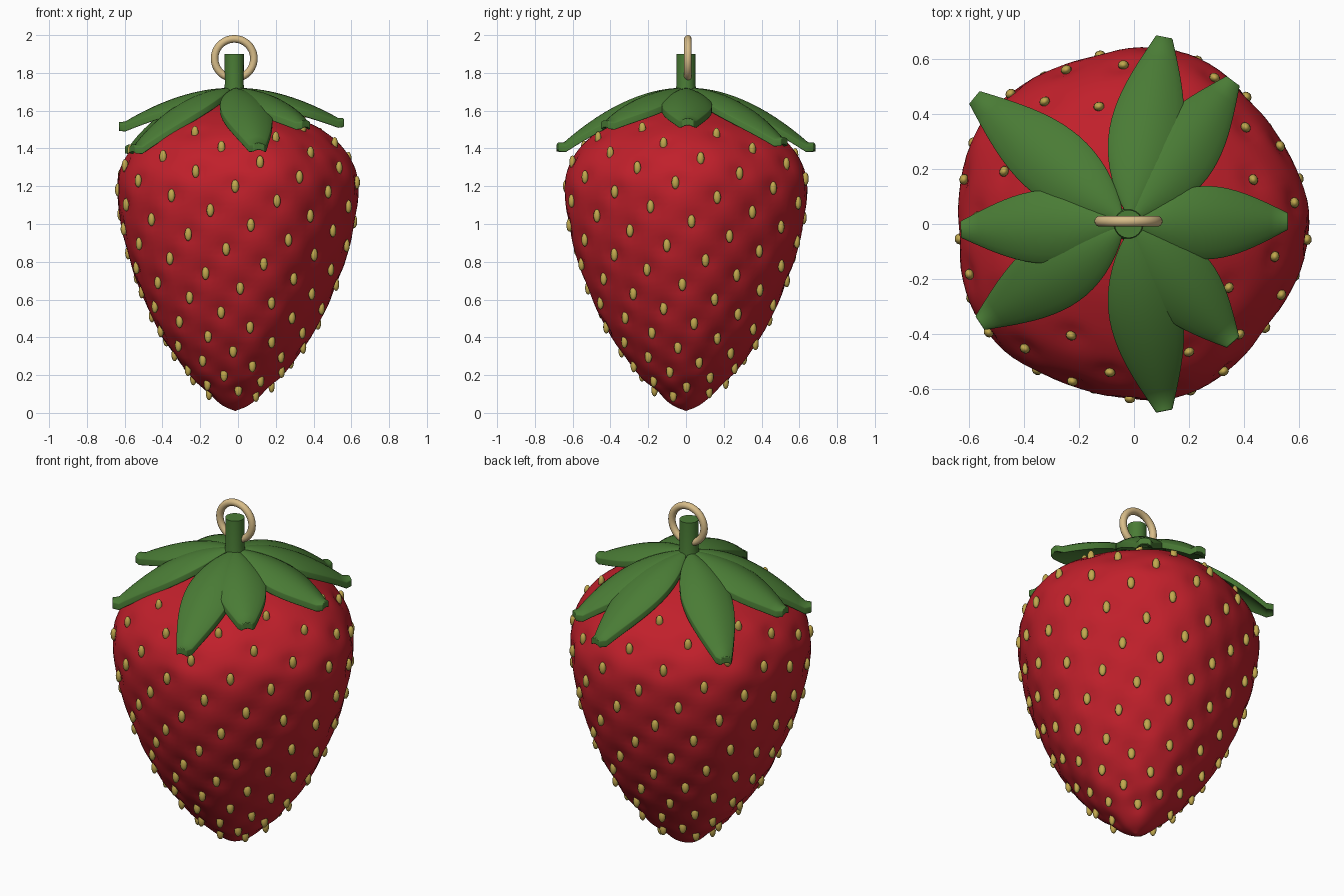
import bpy, bmesh, math
from mathutils import Vector, Matrix

default = bpy.data.objects.get("Cube")
if default:
    bpy.data.objects.remove(default, do_unlink=True)


def material(name, rgb):
    m = bpy.data.materials.new(name)
    m.use_nodes = True
    m.diffuse_color = (*rgb, 1)
    bsdf = m.node_tree.nodes["Principled BSDF"]
    bsdf.inputs["Base Color"].default_value = (*rgb, 1)
    bsdf.inputs["Roughness"].default_value = 0.6
    return m


RED = material("berry_red", (0.53, 0.014, 0.024))
GREEN = material("leaf_green", (0.068, 0.2, 0.036))
OCHRE = material("seed_ochre", (0.53, 0.39, 0.075))
TAN = material("ring_tan", (0.69, 0.51, 0.25))


def smooth(obj, angle):
    bpy.ops.object.select_all(action='DESELECT')
    obj.select_set(True)
    bpy.context.view_layer.objects.active = obj
    bpy.ops.object.shade_smooth_by_angle(angle=math.radians(angle))


def finish(bm, name, mat, angle):
    bmesh.ops.recalc_face_normals(bm, faces=bm.faces)
    mesh = bpy.data.meshes.new(name)
    bm.to_mesh(mesh)
    bm.free()
    obj = bpy.data.objects.new(name, mesh)
    bpy.context.collection.objects.link(obj)
    mesh.materials.append(mat)
    smooth(obj, angle)
    return obj


def lathe(profile, sides, centre):
    """Spin (radius, height) points around a vertical axis."""
    bm = bmesh.new()
    verts = [bm.verts.new((centre + r, 0, z)) for r, z in profile]
    edges = [bm.edges.new(pair) for pair in zip(verts, verts[1:])]
    bmesh.ops.spin(bm, geom=verts + edges, cent=(centre, 0, 0), axis=(0, 0, 1),
                   angle=math.tau, steps=sides, use_duplicate=False)
    bmesh.ops.remove_doubles(bm, verts=bm.verts, dist=0.0005)
    return bm


def spline(points, steps):
    """Catmull-Rom curve through the points."""
    pts = [Vector(p) for p in points]
    pts = [2 * pts[0] - pts[1]] + pts + [2 * pts[-1] - pts[-2]]
    out = []
    for a, b, c, d in zip(pts, pts[1:], pts[2:], pts[3:]):
        for i in range(steps):
            t = i / steps
            out.append(0.5 * (2 * b + (c - a) * t + (2 * a - 5 * b + 4 * c - d) * t * t
                              + (3 * b - a - 3 * c + d) * t ** 3))
    return out + [pts[-2]]


# Berry outline, from the pointed tip to the shoulder
outline = spline([(0, 0.01), (0.07, 0.04), (0.145, 0.1), (0.25, 0.2), (0.395, 0.4),
                  (0.495, 0.6), (0.57, 0.8), (0.62, 1.0), (0.64, 1.2), (0.612, 1.32),
                  (0.545, 1.42), (0.455, 1.495), (0.36, 1.55), (0.26, 1.595),
                  (0.15, 1.625), (0, 1.635)], 6)
BERRY_X = -0.015


def radius_at(z):
    for a, b in zip(outline, outline[1:]):
        if a.y <= z <= b.y:
            return a.x + (b.x - a.x) * (z - a.y) / (b.y - a.y)
    return 0


def lobe(angle):
    """Five gentle lobes around the berry."""
    return 1 + 0.022 * math.cos(5 * angle)


# Seeds follow a golden-angle spiral down the berry
GOLDEN = math.pi * (3 - math.sqrt(5))
seed_spots = []
for k in range(-36, 114):
    z = 1.2 - 0.0098 * k
    a = -math.pi / 2 + k * GOLDEN
    r = radius_at(z) * lobe(a) - 0.005
    seed_spots.append((Vector((BERRY_X + r * math.cos(a), r * math.sin(a), z)), a))

# Berry body with lobes and a soft dimple around every seed
bm = lathe(outline, 96, BERRY_X)
for v in bm.verts:
    side = Vector((v.co.x - BERRY_X, v.co.y, 0))
    v.co += side * (lobe(math.atan2(side.y, side.x)) - 1)
    dent = sum(math.exp(-(v.co - p).length_squared / 0.0025) for p, _ in seed_spots
               if abs(v.co.z - p.z) < 0.13)
    if side.length > 0.03:
        v.co -= side.normalized() * 0.017 * min(dent, 1)
finish(bm, "berry_body", RED, 80)

# Seeds
bm = bmesh.new()
for spot, a in seed_spots:
    place = (Matrix.Translation(spot) @ Matrix.Rotation(a, 4, 'Z')
             @ Matrix.Diagonal((0.017, 0.02, 0.035, 1)))
    bmesh.ops.create_uvsphere(bm, u_segments=10, v_segments=8, radius=1, matrix=place)
finish(bm, "seeds", OCHRE, 80)

# Leaves: arched blades from the crown to each tip
CROWN = Vector((-0.02, 0, 1.72))
tips = [(0.11, 0.68, 1.43), (0.36, 0.52, 1.46), (0.56, 0.01, 1.56), (0.36, -0.43, 1.55),
        (0.11, -0.68, 1.43), (-0.56, -0.36, 1.42), (-0.63, -0.02, 1.54), (-0.58, 0.46, 1.42)]
ROWS, COLS = 18, 8
THICKNESS = 0.038


def leaf(index, tip):
    reach = Vector(tip) - CROWN
    drop = -reach.z
    reach.z = 0
    across = Vector((-reach.y, reach.x, 0)).normalized()
    bm = bmesh.new()
    grid = []
    for i in range(ROWS + 1):
        t = i / ROWS
        width = 0.014 + 0.016 * t + 0.112 * math.sin(math.pi * t ** 0.85)
        row = []
        for j in range(COLS + 1):
            s = 2 * j / COLS - 1
            co = CROWN + reach * (0.05 + 0.95 * t) + across * width * s
            co.z -= drop * min(t / 0.95, 1) ** 1.85 + 0.35 * width * s * s
            row.append(bm.verts.new(co))
        grid.append(row)
    for low, high in zip(grid, grid[1:]):
        for j in range(COLS):
            bm.faces.new((low[j], high[j], high[j + 1], low[j + 1]))
    # Thicken downwards and round the rim
    lower = bmesh.ops.extrude_face_region(bm, geom=list(bm.faces), use_keep_orig=True)
    for v in lower["geom"]:
        if isinstance(v, bmesh.types.BMVert):
            v.co.z -= THICKNESS
    obj = finish(bm, f"leaf_{index}", GREEN, 80)
    bevel = obj.modifiers.new("rounded_rim", 'BEVEL')
    bevel.width = 0.01
    bevel.segments = 2
    bevel.limit_method = 'ANGLE'
    bevel.angle_limit = math.radians(50)


for n, tip in enumerate(tips, 1):
    leaf(n, tip)

# Stem
bm = lathe([(0, 1.9), (0.051, 1.9), (0.05, 1.74), (0.056, 1.7), (0.06, 1.62), (0, 1.62)],
           24, CROWN.x)
finish(bm, "stem", GREEN, 50)

# Hanging ring through the stem
bpy.ops.mesh.primitive_torus_add(major_segments=48, minor_segments=14, major_radius=0.104,
                                 minor_radius=0.02, location=(-0.02, 0.01, 1.876),
                                 rotation=(math.pi / 2, 0, 0))
ring = bpy.context.object
ring.name = "hanging_ring"
ring.data.materials.append(TAN)
smooth(ring, 80)
